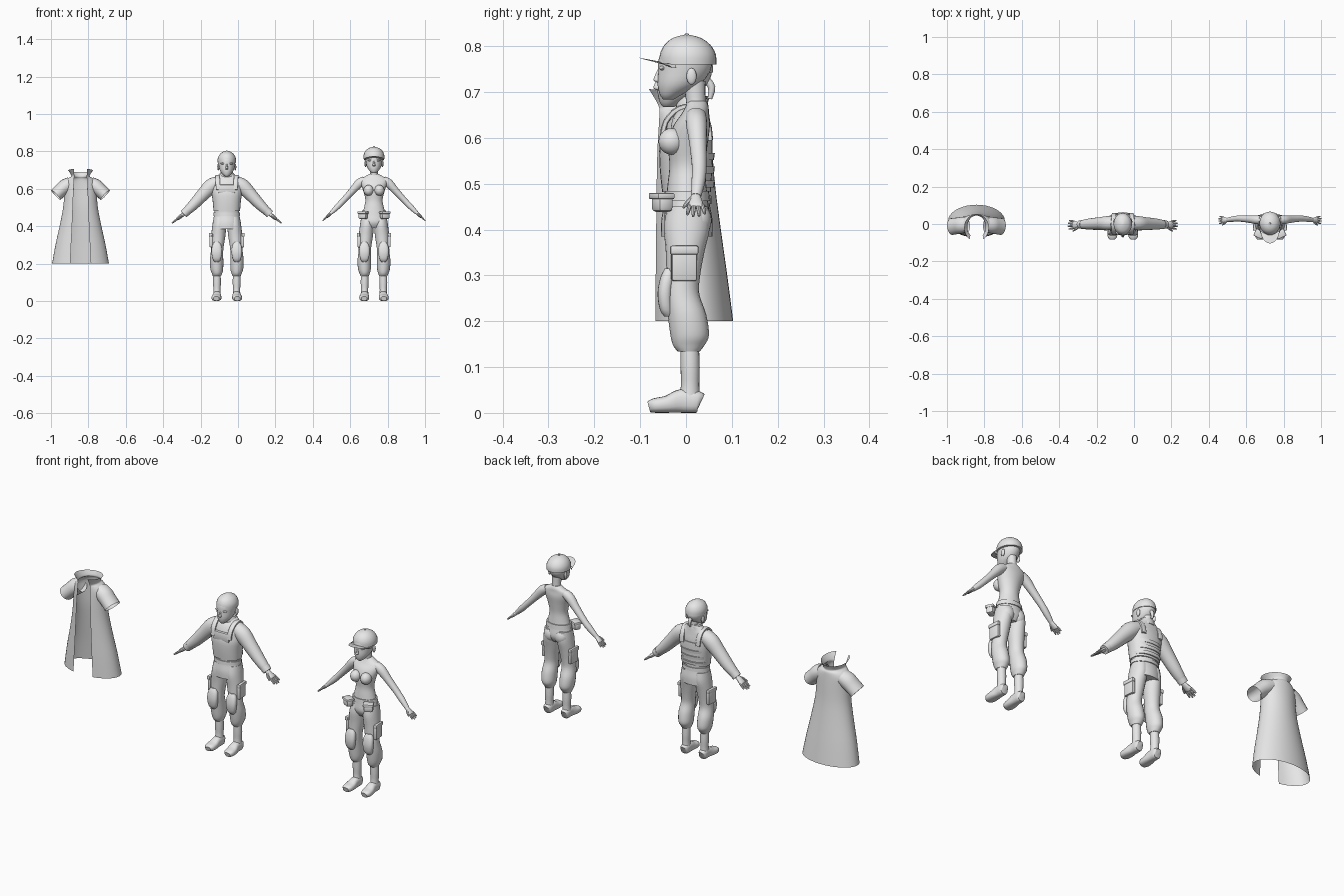
import bpy, bmesh, math
from mathutils import Vector, Matrix

grey = bpy.data.materials.new("plain_grey")
grey.diffuse_color = (0.8, 0.8, 0.8, 1)
ORIGIN = [0.0]          # x position of the figure being built


def finish(name, bm, angle=40, recalc=True):
    if recalc:
        bmesh.ops.recalc_face_normals(bm, faces=bm.faces)
    me = bpy.data.meshes.new(name)
    bm.to_mesh(me)
    bm.free()
    me.materials.append(grey)
    ob = bpy.data.objects.new(name, me)
    ob.location.x = ORIGIN[0]
    bpy.context.collection.objects.link(ob)
    bpy.ops.object.select_all(action='DESELECT')
    ob.select_set(True)
    bpy.context.view_layer.objects.active = ob
    bpy.ops.object.shade_smooth_by_angle(angle=math.radians(angle))
    return ob


def smooth_path(pts, n):
    """Catmull-Rom resampling of rows of numbers."""
    out = []
    for i in range(len(pts) - 1):
        a, b, c, d = (pts[max(i - 1, 0)], pts[i], pts[i + 1], pts[min(i + 2, len(pts) - 1)])
        for k in range(n):
            t = k / n
            out.append([0.5 * (2 * q + (r - p) * t + (2 * p - 5 * q + 4 * r - s) * t * t
                               + (3 * q - p - 3 * r + s) * t ** 3) for p, q, r, s in zip(a, b, c, d)])
    return out + [list(pts[-1])]


def loft(name, pts, ref=(0, 1, 0), flat=False, p=2.0, segs=20, n=3, cap=True, side=1):
    """Tube through rows (x, y, z, half width, half depth along ref)."""
    rows = smooth_path([(q[0] * side, *q[1:]) for q in pts], n)
    bm = bmesh.new()
    rings = []
    for i, r in enumerate(rows):
        c = Vector(r[:3])
        t = Vector((0, 0, 1)) if flat else \
            (Vector(rows[min(i + 1, len(rows) - 1)][:3]) - Vector(rows[max(i - 1, 0)][:3])).normalized()
        u = Vector(ref)
        u = (u - t * u.dot(t)).normalized()
        v = t.cross(u)
        ring = []
        for k in range(segs):
            a = 2 * math.pi * k / segs
            ca, sa = math.cos(a), math.sin(a)
            ca = math.copysign(abs(ca) ** (2 / p), ca)
            sa = math.copysign(abs(sa) ** (2 / p), sa)
            ring.append(bm.verts.new(c + v * ca * max(r[3], .001) + u * sa * max(r[4], .001)))
        rings.append(ring)
    for a, b in zip(rings, rings[1:]):
        for k in range(segs):
            bm.faces.new((a[k], a[(k + 1) % segs], b[(k + 1) % segs], b[k]))
    if cap:
        bm.faces.new(rings[0])
        bm.faces.new(rings[-1])
    return finish(name, bm)


def ball(name, loc, size):
    bm = bmesh.new()
    bmesh.ops.create_uvsphere(bm, u_segments=16, v_segments=10, radius=1,
                              matrix=Matrix.Translation(loc) @ Matrix.Diagonal((*size, 1)))
    return finish(name, bm)


def pouch(name, loc, size, tilt=0.0):
    bm = bmesh.new()
    bmesh.ops.create_cube(bm, size=1, matrix=Matrix.Translation(loc) @ Matrix.Rotation(tilt, 4, 'Z')
                          @ Matrix.Diagonal((*size, 1)))
    bmesh.ops.bevel(bm, geom=bm.edges[:], offset=min(size) * .28, segments=2, affect='EDGES', profile=.5)
    return finish(name, bm)


def head(pre, z):
    """Skull, nose, lips, ears and neck, with chin at height z."""
    loft(pre + "_head", [(0, -.038, z, .010, .012), (0, -.033, z + .010, .022, .024),
                         (0, -.016, z + .032, .037, .046), (0, -.004, z + .062, .044, .057),
                         (0, -.002, z + .09, .046, .057), (0, 0, z + .118, .036, .045),
                         (0, 0, z + .133, .016, .02), (0, 0, z + .136, .002, .002)], flat=True, segs=24)
    loft(pre + "_nose", [(0, -.056, z + .067, .004, .005), (0, -.061, z + .05, .006, .008),
                         (0, -.062, z + .041, .008, .009), (0, -.057, z + .036, .005, .004)],
         flat=True, segs=10)
    ball(pre + "_lips", (0, -.05, z + .023), (.013, .007, .006))
    for s in (-1, 1):
        ball(pre + "_ear", (s * .045, .012, z + .05), (.006, .011, .018))
        ball(pre + "_brow", (s * .019, -.052, z + .068), (.015, .006, .005))
    loft(pre + "_neck", [(0, .024, z - .035, .03, .024), (0, .022, z - .012, .021, .021),
                         (0, .018, z + .04, .022, .024)], flat=True)


def hand(pre, wrist, d, k, s):
    """Flat palm, four spread fingers and a forward thumb."""
    w, d = Vector(wrist), Vector(d).normalized()
    row = lambda a, y, r, q: (w.x + d.x * a * k, w.y + y * k, w.z + d.z * a * k, r * k, q * k)
    loft(pre + "_palm", [row(-.006, 0, .009, .010), row(.01, -.001, .009, .014),
                         row(.032, 0, .008, .018), row(.037, 0, .005, .016)], side=s, segs=12)
    for i in range(4):
        y, ln = (i - 1.5) * .0095, (.061, .067, .066, .058)[i]
        loft(pre + "_finger", [row(.03, y, .005, .005), row(.048, y * 1.25, .0047, .0047),
                               row(ln, y * 1.4, .003, .003)], side=s, segs=8, n=2)
    loft(pre + "_thumb", [row(.008, -.010, .006, .006), row(.022, -.021, .0055, .0055),
                          row(.038, -.029, .003, .003)], side=s, segs=8, n=2)


def legs(pre, wide):
    """Baggy trousers, boots, thigh pockets and knee pads."""
    for s in (-1, 1):
        loft(pre + "_trouser_leg", [
            (.034, .004, .45, .034, .044), (.038, .002, .405, .037, .05), (.043, -.002, .35, .038, .042),
            (.047, -.006, .30, .034, .037), (.05, -.008, .26, .033, .037), (.052, .002, .215, .036, .042),
            (.051, .008, .17, .034, .042), (.05, .006, .147, .027, .034), (.05, .006, .134, .022, .024)],
            flat=True, side=s * wide, n=4)
        loft(pre + "_boot_shaft", [(.05, .008, .15, .019, .02), (.05, .009, .10, .021, .021),
                                   (.05, .009, .06, .019, .02), (.05, .007, .025, .021, .024)],
             flat=True, side=s * wide)
        loft(pre + "_boot_foot", [(.05, .032, .022, .020, .014), (.05, .024, .024, .024, .021),
                                  (.05, -.010, .026, .026, .022), (.052, -.04, .019, .019, .026),
                                  (.053, -.068, .016, .016, .025), (.053, -.081, .013, .012, .015)],
             ref=(1, 0, 0), p=2.6, side=s * wide)
        pouch(pre + "_thigh_pocket", (s * .078 * wide, -.004, .325), (.018, .056, .075), s * .08)
        pouch(pre + "_pocket_flap", (s * .081 * wide, -.004, .355), (.017, .062, .02), s * .08)
        loft(pre + "_knee_pad", [(.051, -.036, .315, .014, .010), (.051, -.041, .295, .025, .015),
                                 (.051, -.046, .26, .028, .016), (.051, -.043, .225, .022, .014),
                                 (.051, -.037, .21, .012, .01)], flat=True, side=s * wide, p=2.6)


# ---- Woman with cap ----
ORIGIN[0] = .727
head("woman", .684)
loft("woman_torso", [(0, .004, .39, .04, .035), (0, .003, .42, .067, .05), (0, .002, .46, .063, .046),
                     (0, .002, .50, .053, .042), (0, .003, .54, .046, .039), (0, .004, .585, .056, .043),
                     (0, .012, .625, .069, .040), (0, .02, .652, .072, .030), (0, .024, .668, .045, .025),
                     (0, .024, .68, .024, .02)], flat=True, segs=28, n=4)
loft("woman_belt", [(0, .002, .462, .066, .050), (0, .002, .484, .063, .048)], flat=True, segs=28, n=1)
for s in (-1, 1):
    ball("woman_breast", (s * .029, -.031, .592), (.027, .029, .029))
    ball("woman_buttock", (s * .031, .026, .42), (.034, .03, .038))
    pouch("woman_belt_pouch", (s * .058, -.052, .457), (.046, .036, .038), s * .45)
    pouch("woman_pouch_flap", (s * .058, -.053, .473), (.05, .041, .014), s * .45)
    loft("woman_arm", [(.05, .022, .648, .020, .022), (.078, .023, .630, .024, .023),
                       (.115, .026, .590, .019, .019), (.165, .029, .536, .0155, .016),
                       (.195, .027, .505, .015, .015), (.228, .022, .472, .010, .011)], side=s)
    hand("woman", (.228, .022, .472), (.72, 0, -.66), .95, s)
legs("woman", 1.0)
# Cap: crown, band and curved peak
loft("cap_crown", [(0, .004, .760, .056, .062), (0, .004, .782, .055, .061), (0, .003, .803, .045, .05),
                   (0, .002, .818, .027, .03), (0, .002, .825, .004, .004)], flat=True, segs=24)
ball("cap_button", (0, .002, .825), (.005, .005, .003))
bm = bmesh.new()
grid = []
for j in range(5):
    t = j / 4
    grid.append([])
    for i in range(13):
        a = math.pi * (i / 12 - .5) * .98
        x = .053 * math.sin(a)
        y = -.02 - (.035 + .049 * t) * math.cos(a)
        grid[-1].append(bm.verts.new((x, y, .766 + .009 * t - 5 * x * x)))
for a, b in zip(grid, grid[1:]):
    for i in range(12):
        bm.faces.new((a[i], a[i + 1], b[i + 1], b[i]))
bmesh.ops.solidify(bm, geom=bm.faces[:], thickness=.006)
finish("cap_peak", bm)

# ---- Man in jacket and vest ----
ORIGIN[0] = -.06
head("man", .667)
loft("man_skull_cap", [(0, 0, .742, .0485, .059), (0, 0, .765, .048, .057), (0, 0, .787, .036, .045),
                       (0, 0, .800, .016, .02), (0, 0, .804, .002, .002)], flat=True, segs=24)
loft("man_jacket", [(0, .002, .385, .077, .056), (0, .002, .42, .075, .056), (0, .002, .462, .067, .049),
                    (0, .001, .50, .068, .050), (0, .0, .56, .078, .053), (0, .003, .61, .092, .051),
                    (0, .007, .645, .088, .042), (0, .014, .668, .055, .032), (0, .018, .682, .036, .029)],
     flat=True, segs=28, n=4)
loft("man_collar", [(0, .014, .66, .043, .036), (0, .013, .676, .038, .035), (0, .014, .69, .033, .031)],
     flat=True, n=2)
loft("man_belt", [(0, .002, .456, .071, .054), (0, .002, .474, .071, .053)], flat=True, segs=28, n=1)
loft("man_vest", [(0, .001, .482, .071, .053), (0, .0, .53, .075, .057), (0, .0, .575, .081, .058),
                  (0, .003, .605, .082, .054)], flat=True, segs=28, p=2.3)
for z in (.492, .522, .552):
    loft("man_back_band", [(0, .006, z, .070, .055), (0, .006, z + .015, .072, .057)],
         flat=True, segs=28, n=1, p=2.3)
loft("man_hair_tail", [(0, .044, .728, .008, .008), (0, .056, .71, .008, .008), (0, .052, .685, .005, .005)])
pouch("man_chest_plate", (0, -.047, .60), (.09, .018, .045))
for s in (-1, 1):
    loft("man_shoulder_strap", [(.046, -.052, .595, .006, .012), (.048, -.044, .635, .006, .012),
                                (.05, -.015, .664, .006, .012), (.05, .022, .666, .006, .012),
                                (.048, .047, .635, .006, .012), (.046, .053, .595, .006, .012)],
         ref=(1, 0, 0), p=4, segs=16, side=s)
    loft("man_sleeve", [(.05, .006, .635, .034, .036), (.085, .004, .613, .040, .038),
                        (.125, .002, .572, .035, .034), (.175, .0, .518, .029, .030),
                        (.208, -.002, .486, .024, .025), (.228, -.003, .468, .019, .019)], side=s)
    loft("man_cuff", [(.214, -.002, .481, .024, .024), (.231, -.003, .464, .022, .022)], side=s, n=1)
    hand("man", (.232, -.004, .464), (.8, 0, -.62), 1.15, s)
legs("man", 1.05)

# ---- Open coat with flared collar and short sleeves ----
ORIGIN[0] = -.842
# rows: height, half width, front y, back y, half opening, drop at the back
rows = smooth_path([(.20, .152, -.066, .103, .055, 0), (.30, .134, -.066, .090, .050, 0),
                    (.40, .112, -.065, .076, .045, 0), (.50, .093, -.064, .063, .041, 0),
                    (.58, .087, -.062, .057, .038, 0), (.63, .086, -.059, .053, .036, 0),
                    (.655, .068, -.058, .050, .034, 0), (.668, .050, -.059, .045, .033, .004),
                    (.685, .054, -.067, .047, .034, .010), (.708, .066, -.081, .053, .036, .018)], 3)
bm = bmesh.new()
grid, N = [], 32
for z, w, f, b, gap, drop in rows:
    start = math.asin(min(gap / w, .95))
    depth = (b - f) / (1 + math.cos(start))     # keeps the lapels at the front plane
    grid.append([])
    for i in range(N + 1):
        a = start + (2 * math.pi - 2 * start) * i / N
        back = (1 - math.cos(a)) / 2
        grid[-1].append(bm.verts.new((w * math.sin(a), b - depth - depth * math.cos(a), z - drop * back)))
for a, b in zip(grid, grid[1:]):
    for i in range(N):
        bm.faces.new((a[i], a[i + 1], b[i + 1], b[i]))
finish("coat_body", bm, 60, recalc=False)
for s in (-1, 1):
    loft("coat_sleeve", [(.052, -.002, .628, .036, .042), (.080, -.006, .613, .040, .044),
                         (.105, -.010, .592, .037, .044), (.132, -.014, .567, .036, .045)],
         side=s, cap=False)
